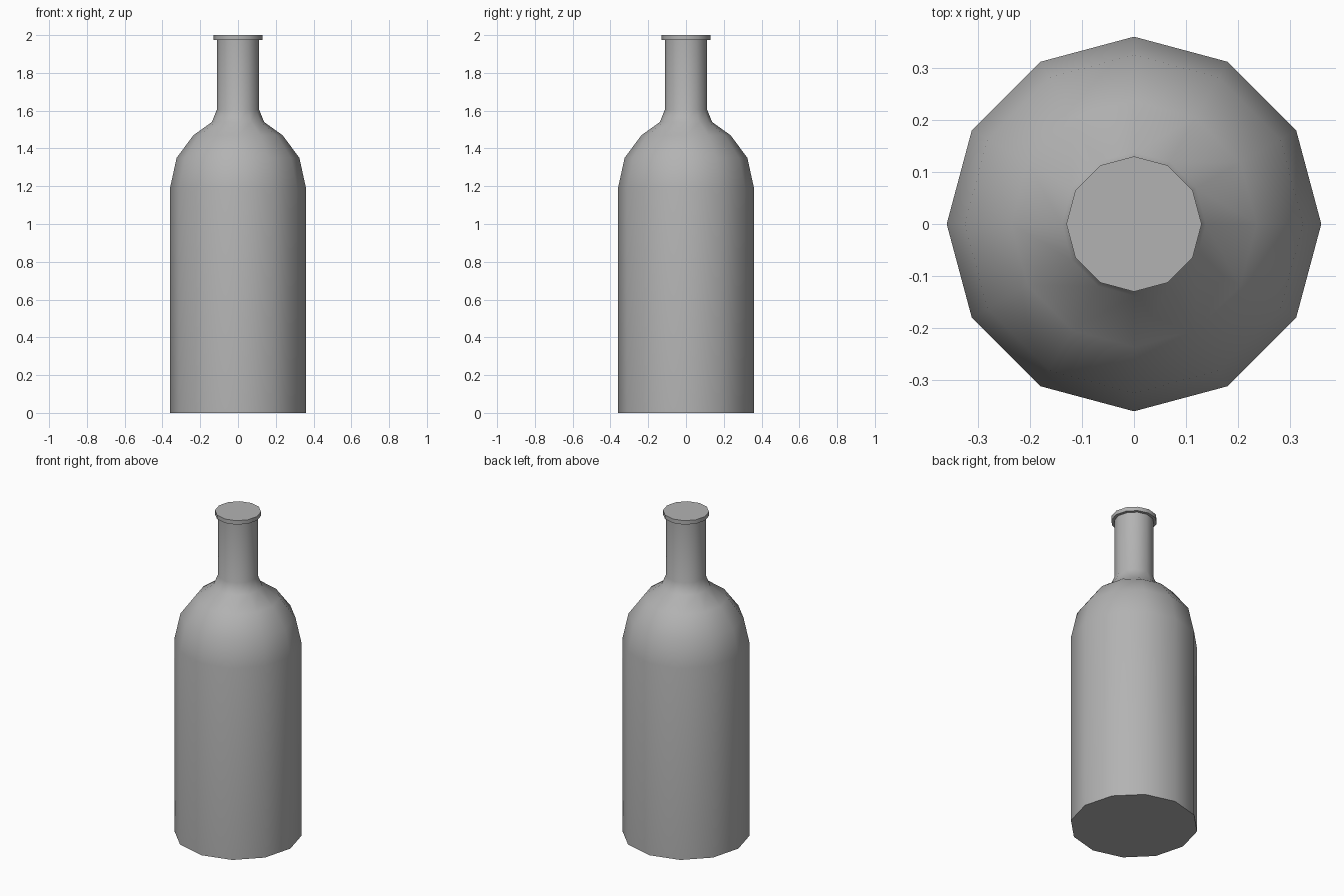
import bpy
import bmesh
import math

if "Cube" in bpy.data.objects:
    bpy.data.objects.remove(bpy.data.objects["Cube"])

SIDES = 12

# Single grey for the whole bottle
grey = bpy.data.materials.new("plain grey")
grey.diffuse_color = (0.45, 0.45, 0.45, 1.0)
grey.use_nodes = True
grey.node_tree.nodes["Principled BSDF"].inputs["Base Color"].default_value = grey.diffuse_color

# Radius, height: body, rounded shoulder, neck, lip
profile = [
    (0.36, 0.0), (0.36, 1.19),
    (0.325, 1.35), (0.236, 1.47), (0.138, 1.54),
    (0.112, 1.605), (0.112, 1.975),
    (0.13, 1.975), (0.13, 2.0),
]


def lathe(name, points, material):
    """Turn a profile around z and close both ends."""
    bm = bmesh.new()
    rings = []
    for r, z in points:
        rings.append([bm.verts.new((r * math.cos(math.tau * i / SIDES),
                                    r * math.sin(math.tau * i / SIDES), z))
                      for i in range(SIDES)])
    for low, high in zip(rings, rings[1:]):
        for i in range(SIDES):
            j = (i + 1) % SIDES
            bm.faces.new((low[i], low[j], high[j], high[i]))
    bm.faces.new(rings[0][::-1])
    bm.faces.new(rings[-1])
    bmesh.ops.recalc_face_normals(bm, faces=bm.faces[:])
    mesh = bpy.data.meshes.new(name)
    bm.to_mesh(mesh)
    bm.free()
    mesh.materials.append(material)
    obj = bpy.data.objects.new(name, mesh)
    bpy.context.collection.objects.link(obj)
    return obj


# Bottle, smooth around but sharp at base and lip
bottle = lathe("bottle", profile, grey)
bpy.context.view_layer.objects.active = bottle
bottle.select_set(True)
bpy.ops.object.shade_smooth_by_angle(angle=math.radians(40))
